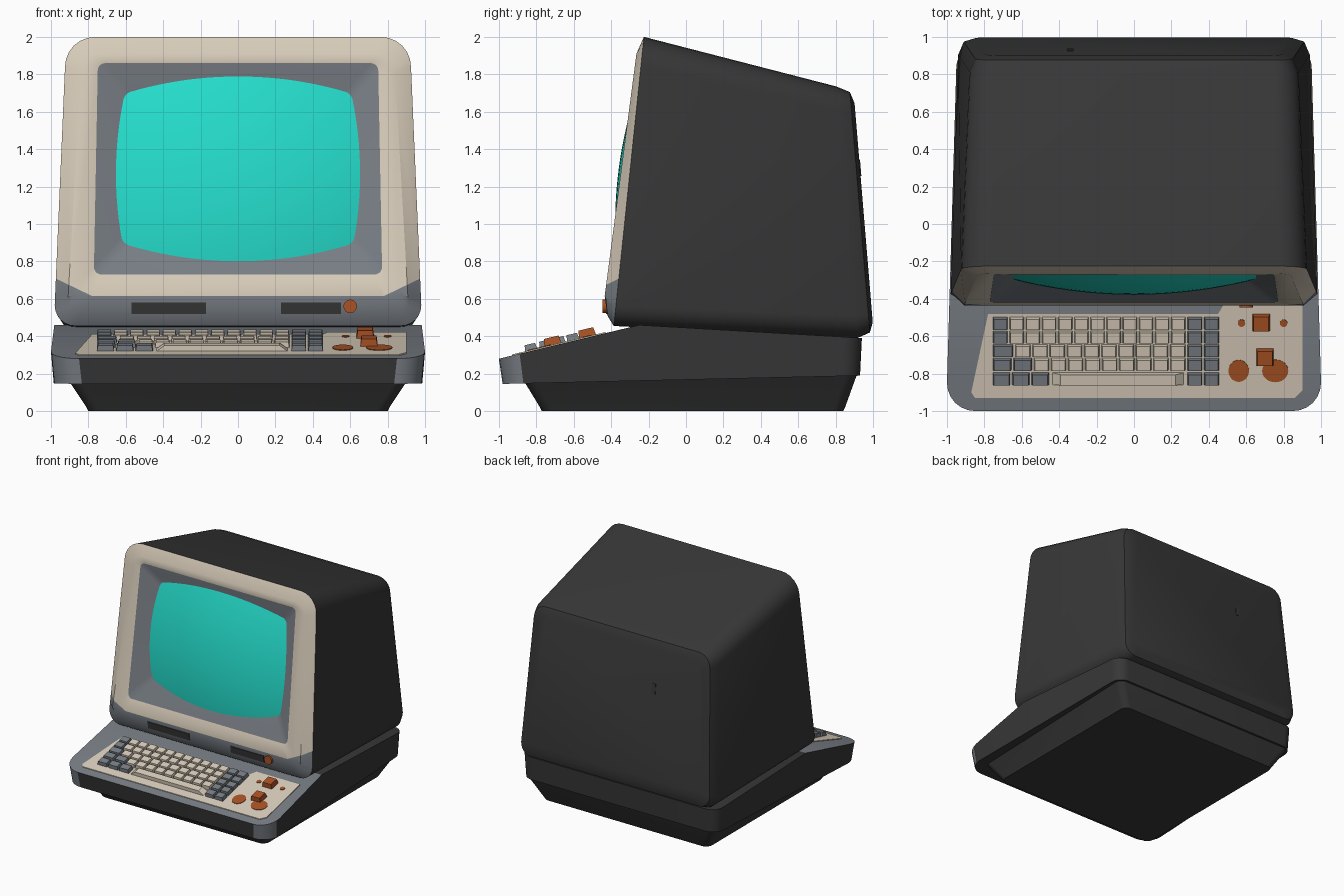
import bpy, bmesh, math
from mathutils import Matrix, Vector

if "Cube" in bpy.data.objects:
    bpy.data.objects.remove(bpy.data.objects["Cube"])


def mat(name, rgb):
    m = bpy.data.materials.new(name)
    m.diffuse_color = (*rgb, 1)
    m.use_nodes = True
    m.node_tree.nodes["Principled BSDF"].inputs["Base Color"].default_value = m.diffuse_color
    return m


DARK = mat("charcoal", (0.038, 0.038, 0.038))
BEIGE = mat("warm_beige", (0.69, 0.61, 0.495))
GREY = mat("slate_grey", (0.19, 0.21, 0.235))
CYAN = mat("screen_cyan", (0.018, 0.72, 0.60))
ORANGE = mat("rust_orange", (0.40, 0.085, 0.018))


def finish(name, bm, mats, smooth=True, normals=True):
    if normals:
        bmesh.ops.recalc_face_normals(bm, faces=bm.faces)
    me = bpy.data.meshes.new(name)
    bm.to_mesh(me)
    bm.free()
    for m in mats:
        me.materials.append(m)
    ob = bpy.data.objects.new(name, me)
    bpy.context.collection.objects.link(ob)
    if smooth:
        bpy.ops.object.select_all(action='DESELECT')
        ob.select_set(True)
        bpy.context.view_layer.objects.active = ob
        bpy.ops.object.shade_smooth_by_angle(angle=math.radians(30))
    return ob


def rrect(hb, ht, vb, vt, rb, rt, n=6):
    """Rounded trapezoid: half widths, extents and corner radii, bottom and top."""
    pts = []
    for cu, cv, r, a0 in ((hb - rb, vb + rb, rb, -90), (ht - rt, vt - rt, rt, 0),
                          (rt - ht, vt - rt, rt, 90), (rb - hb, vb + rb, rb, 180)):
        for i in range(n + 1):
            a = math.radians(a0 + 90 * i / n)
            pts.append((cu + r * math.cos(a), cv + r * math.sin(a)))
    return pts


def loft(bm, rings, bands):
    vs = [[bm.verts.new(p) for p in r] for r in rings]
    n = len(rings[0])
    for a, b, m in zip(vs, vs[1:], bands):
        for i in range(n):
            f = bm.faces.new((a[i], a[(i + 1) % n], b[(i + 1) % n], b[i]))
            f.material_index = m
    bm.faces.new(vs[0]).material_index = bands[0]
    bm.faces.new(vs[-1]).material_index = bands[-1]


def face_y(z):      # leaning screen face
    return -0.43 + 0.131 * (z - 0.65)


def rim_y(z):       # front edge of the dark shell
    return -0.225 + 0.104 * (z - 2.0)


def back_y(z):      # leaning back wall
    return 1.0 - 0.083 * (z - 0.45)


def section(yfun, off, *dims):
    return [(u, yfun(v) + off, v) for u, v in rrect(*dims)]


# Monitor shell, bezel and screen funnel in one loft, back to front
bm = bmesh.new()
loft(bm, [
    section(back_y, 0.0, 0.85, 0.79, 0.475, 1.645, 0.07, 0.08),
    section(back_y, -0.02, 0.91, 0.85, 0.42, 1.705, 0.10, 0.11),
    section(back_y, -0.09, 0.94, 0.88, 0.39, 1.735, 0.12, 0.13),
    section(rim_y, 0.0, 0.98, 0.925, 0.455, 2.0, 0.11, 0.16),
    section(face_y, 0.0, 0.91, 0.84, 0.51, 1.91, 0.07, 0.10),
    section(face_y, 0.0, 0.77, 0.75, 0.73, 1.86, 0.04, 0.04),
    section(face_y, 0.15, 0.53, 0.52, 0.99, 1.60, 0.04, 0.04),
], [0, 0, 0, 1, 1, 2])
# Grey lower lip: cut the bezel along its upper border
for no, x in (((0, 0, 1), 0), ((-0.48, 0, 1), 0.78), ((0.48, 0, 1), -0.78)):
    fs = [f for f in bm.faces if f.material_index == 1]
    geom = list({e for f in fs for e in f.edges} | {v for f in fs for v in f.verts}) + fs
    bmesh.ops.bisect_plane(bm, geom=geom, dist=1e-5, plane_co=(x, 0, 0.615), plane_no=no)
for f in bm.faces:
    c = f.calc_center_median()
    if f.material_index == 1 and c.z < 0.615 + max(0, abs(c.x) - 0.78) * 0.48:
        f.material_index = 2
for v in bm.verts:
    if v.co.z < 0.6 and v.co.y < -0.42:
        v.co.y = -0.42
finish("monitor_housing", bm, [DARK, BEIGE, GREY])

# Bulging screen, trimmed visually by the funnel
bm = bmesh.new()
NX, NZ = 24, 20
grid = []
for j in range(NZ + 1):
    row = []
    for i in range(NX + 1):
        x, dz = -0.70 + 1.40 * i / NX, -0.53 + 1.06 * j / NZ
        d = -0.014 + 0.054 * (dz / 0.49) ** 2 + 0.082 * (x / 0.65) ** 2
        row.append(bm.verts.new((x, face_y(1.295 + dz) + d, 1.295 + dz)))
    grid.append(row)
for j in range(NZ):
    for i in range(NX):
        bm.faces.new((grid[j][i], grid[j][i + 1], grid[j + 1][i + 1], grid[j + 1][i]))
finish("screen", bm, [CYAN], normals=False)


# Keyboard tray: tapered plan, sloped deck
def deck_z(y):
    return 0.28 + 0.24 * (y + 1) if y < -0.25 else 0.46 - 0.058 * (y + 0.25)


bm = bmesh.new()
low = rrect(0.985, 0.94, -0.98, 0.93, 0.15, 0.10)
top = rrect(1.0, 0.95, -1.0, 0.94, 0.15, 0.10)
loft(bm, [[(x, y, 0) for x, y in low], [(x, y, 1) for x, y in top]], [0])
bmesh.ops.bisect_plane(bm, geom=bm.verts[:] + bm.edges[:] + bm.faces[:], dist=1e-5,
                       plane_co=(0, -0.25, 0), plane_no=(0, 1, 0))
for f in bm.faces:
    c = f.calc_center_median()
    deck = all(v.co.z > 0.9 for v in f.verts) and c.y < -0.25
    corner = abs(c.x) > 0.83 and c.y < -0.88 and 0.1 < c.z < 0.9
    f.material_index = 1 if deck or corner else 0
for v in bm.verts:
    v.co.z = deck_z(v.co.y) if v.co.z > 0.5 else 0.145 + 0.023 * (v.co.y + 1)
finish("keyboard_tray", bm, [DARK, GREY])

# Foot under the tray, narrowing to the ground
bm = bmesh.new()
loft(bm, [[(x, y, 0.0) for x, y in rrect(0.80, 0.80, -0.77, 0.84, 0.06, 0.06)],
          [(x, y, 0.02) for x, y in rrect(0.81, 0.81, -0.78, 0.85, 0.06, 0.06)],
          [(x, y, 0.20) for x, y in rrect(0.93, 0.92, -0.89, 0.915, 0.06, 0.06)]], [0, 0])
finish("base_foot", bm, [DARK])

# Beige panel on the deck
bm = bmesh.new()
outline = [(-0.85, -0.93), (0.86, -0.93), (0.90, -0.89), (0.90, -0.43), (0.48, -0.43),
           (0.45, -0.48), (-0.78, -0.48), (-0.87, -0.90)]
f = bm.faces.new([bm.verts.new((x, y, deck_z(y) - 0.002)) for x, y in outline])
up = bmesh.ops.extrude_face_region(bm, geom=[f])["geom"]
for v in up:
    if isinstance(v, bmesh.types.BMVert):
        v.co.z += 0.008
finish("key_panel", bm, [BEIGE], smooth=False)

TILT = math.atan(0.24)


def box(bm, c, size, tilt=TILT, taper=0.85):
    vs = bmesh.ops.create_cube(bm, size=1)["verts"]
    for v in vs:
        k = taper if v.co.z > 0 else 1
        v.co = Vector((v.co.x * size[0] * k, v.co.y * size[1] * k, v.co.z * size[2]))
    bmesh.ops.transform(bm, verts=vs,
                        matrix=Matrix.Translation(c) @ Matrix.Rotation(tilt, 4, 'X'))


def disc(bm, c, rx, ry, h, tilt):
    m = (Matrix.Translation(c) @ Matrix.Rotation(tilt, 4, 'X')
         @ Matrix.Diagonal((rx, ry, h, 1)))
    bmesh.ops.create_cone(bm, cap_ends=True, segments=24, radius1=1, radius2=1,
                          depth=1, matrix=m)


# Keys: each row gives left grey width, number of beige keys
light, dark_keys = bmesh.new(), bmesh.new()
ROWS = [(-0.533, 0.09, 11), (-0.606, 0.09, 11), (-0.679, 0.12, 10),
        (-0.752, 0.22, 9), (-0.83, 0.31, 1)]
for y, gw, n in ROWS:
    def key(bm, x0, x1):
        box(bm, ((x0 + x1) / 2, y, deck_z(y) + 0.018), (x1 - x0 - 0.008, 0.068, 0.04))
    ng = max(1, round(gw / 0.11))
    for i in range(ng):
        key(dark_keys, -0.76 + gw * i / ng, -0.76 + gw * (i + 1) / ng)
    a, b = -0.76 + gw, 0.28
    for i in range(n):
        key(light, a + (b - a) * i / n, a + (b - a) * (i + 1) / n)
    key(dark_keys, 0.28, 0.37)
    key(dark_keys, 0.37, 0.46)
finish("light_keys", light, [BEIGE], smooth=False)
finish("grey_keys", dark_keys, [GREY], smooth=False)

# Orange buttons and flat dots on the right of the panel
bm = bmesh.new()
for x, y in ((0.68, -0.53), (0.70, -0.715)):
    box(bm, (x, y, deck_z(y) + 0.022), (0.095, 0.095, 0.05))
finish("orange_buttons", bm, [ORANGE], smooth=False)
bm = bmesh.new()
for x, y, rx, ry in ((0.575, -0.53, 0.02, 0.02), (0.80, -0.53, 0.02, 0.02),
                     (0.56, -0.785, 0.055, 0.06), (0.755, -0.785, 0.07, 0.062)):
    disc(bm, (x, y, deck_z(y) + 0.006), rx, ry, 0.008, TILT)
finish("orange_dots", bm, [ORANGE], smooth=False)

# Lip details: two dark slots and a knob
bm = bmesh.new()
for x0, x1 in ((-0.57, -0.17), (0.23, 0.55)):
    box(bm, ((x0 + x1) / 2, -0.427, 0.55), (x1 - x0, 0.008, 0.06), math.atan(0.14), 1)
finish("lip_slots", bm, [DARK], smooth=False)
bm = bmesh.new()
disc(bm, (0.60, -0.422, 0.56), 0.036, 0.036, 0.05, math.pi / 2)
finish("lip_knob", bm, [ORANGE])

# Small latch on the back wall
bm = bmesh.new()
box(bm, (-0.34, back_y(1.3), 1.3), (0.035, 0.008, 0.09), math.atan(0.083), 1)
finish("back_latch", bm, [DARK], smooth=False)
